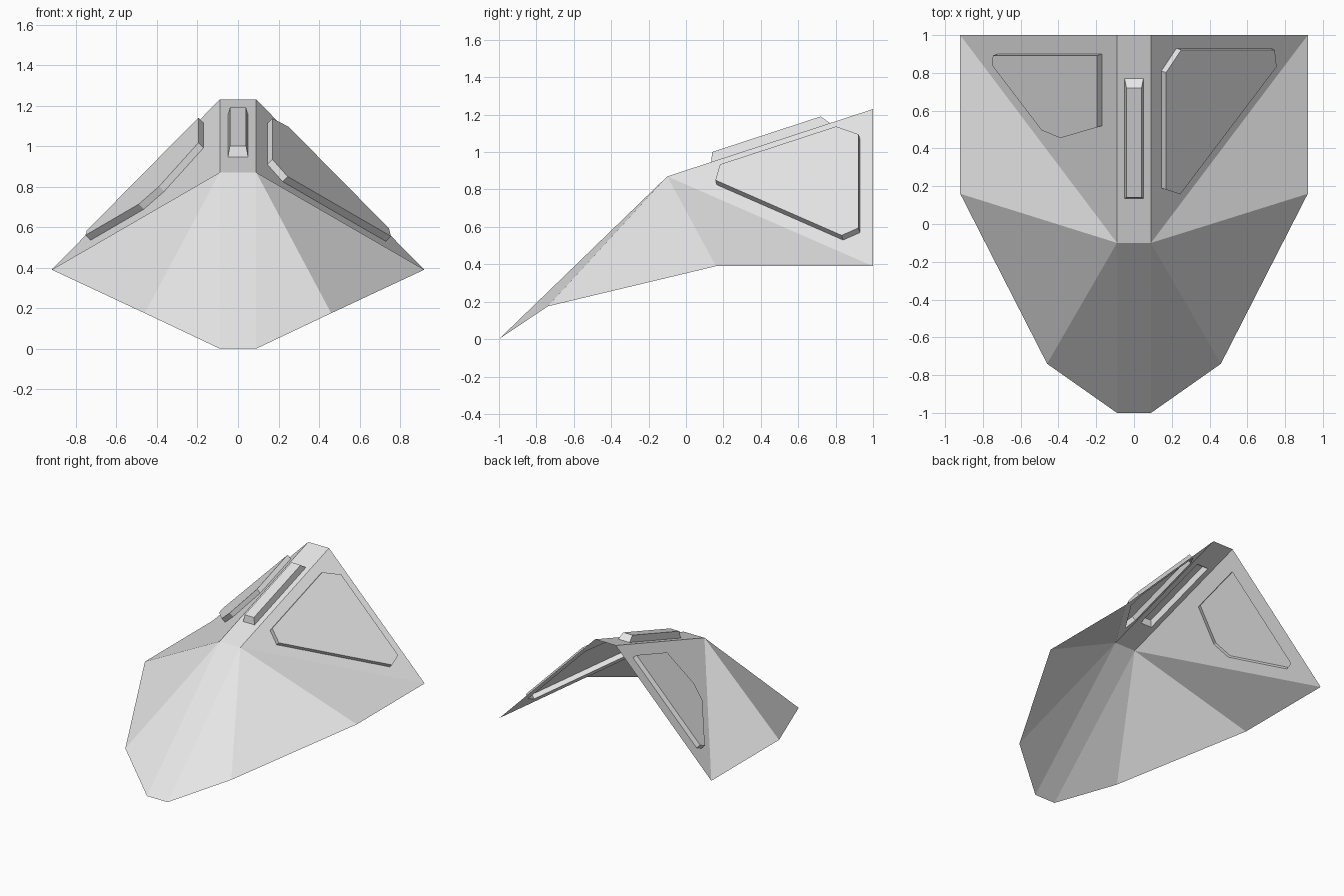
import bpy, bmesh
from mathutils import Vector
from mathutils.geometry import tessellate_polygon

if "Cube" in bpy.data.objects:
    bpy.data.objects.remove(bpy.data.objects["Cube"])

grey = bpy.data.materials.new("light grey")
grey.diffuse_color = (0.8, 0.8, 0.8, 1)
grey.use_nodes = True
grey.node_tree.nodes["Principled BSDF"].inputs["Base Color"].default_value = grey.diffuse_color


def build(name, polys):
    """Join polygons into one open sheet whose normals face up and outwards."""
    bm = bmesh.new()
    for poly in polys:
        bm.faces.new([bm.verts.new(p) for p in poly])
    bmesh.ops.remove_doubles(bm, verts=bm.verts, dist=0.0005)
    bmesh.ops.recalc_face_normals(bm, faces=bm.faces)
    if sum(f.normal.z * f.calc_area() for f in bm.faces) < 0:
        bmesh.ops.reverse_faces(bm, faces=bm.faces)
    mesh = bpy.data.meshes.new(name)
    bm.to_mesh(mesh)
    bm.free()
    mesh.materials.append(grey)
    bpy.context.collection.objects.link(bpy.data.objects.new(name, mesh))


def with_hole(outer, hole):
    """Triangles filling the outer outline around a hole."""
    pts = outer + hole
    return [[pts[i] for i in tri] for tri in tessellate_polygon([outer, hole])]


def raised(base, top):
    """Side walls and cap, open underneath."""
    n = len(base)
    return [[base[i], base[(i + 1) % n], top[(i + 1) % n], top[i]] for i in range(n)] + [top]


def on_roof(x, y):
    """Point on the sloping ridge or upper wing plane."""
    z = 0.87 + (y + 0.1) * 0.36 / 1.1 - max(abs(x) - 0.09, 0) * 0.84 / 0.83
    return Vector((x, y, z))


def corners(side):
    """Shell corner points for one side."""
    return [Vector((side * x, y, z)) for x, y, z in (
        (0.09, 1, 1.23), (0.09, -0.1, 0.87), (0.09, -1, 0),
        (0.46, -0.74, 0.175), (0.92, 0.16, 0.39), (0.92, 1, 0.39))]


# Outlines of the raised panels, seen from above
right_outline = [(0.145, 0.19), (0.145, 0.81), (0.225, 0.93),
                 (0.72, 0.93), (0.73, 0.84), (0.22, 0.165)]
left_outline = [(-0.17, 0.9), (-0.17, 0.52), (-0.365, 0.463),
                (-0.465, 0.505), (-0.728, 0.85), (-0.722, 0.9)]
ridge_base = [on_roof(x, y) for x, y in
              ((-0.05, 0.135), (0.05, 0.135), (0.05, 0.77), (-0.05, 0.77))]
ridge_top = [on_roof(x, y) + Vector((0, 0, 0.052)) for x, y in
             ((-0.04, 0.14), (0.04, 0.14), (0.04, 0.72), (-0.04, 0.72))]

# Wings, nose sides and wing panels
shell = []
for side, outline, name in ((1, right_outline, "right_panel"), (-1, left_outline, "left_panel")):
    a, b, c, d, e, f = corners(side)
    base = [on_roof(x, y) for x, y in outline]
    shell += with_hole([a, b, f], base)
    shell += [[b, e, f], [b, d, e], [b, c, d]]
    lift = Vector((side * 0.025, -0.008, 0.025))
    build(name, raised(base, [p + lift for p in base]))

# Ridge strip and nose strip
r, l = corners(1), corners(-1)
shell += with_hole([l[0], l[1], r[1], r[0]], ridge_base)
shell.append([l[1], l[2], r[2], r[1]])
build("hull_shell", shell)
build("ridge_panel", raised(ridge_base, ridge_top))
